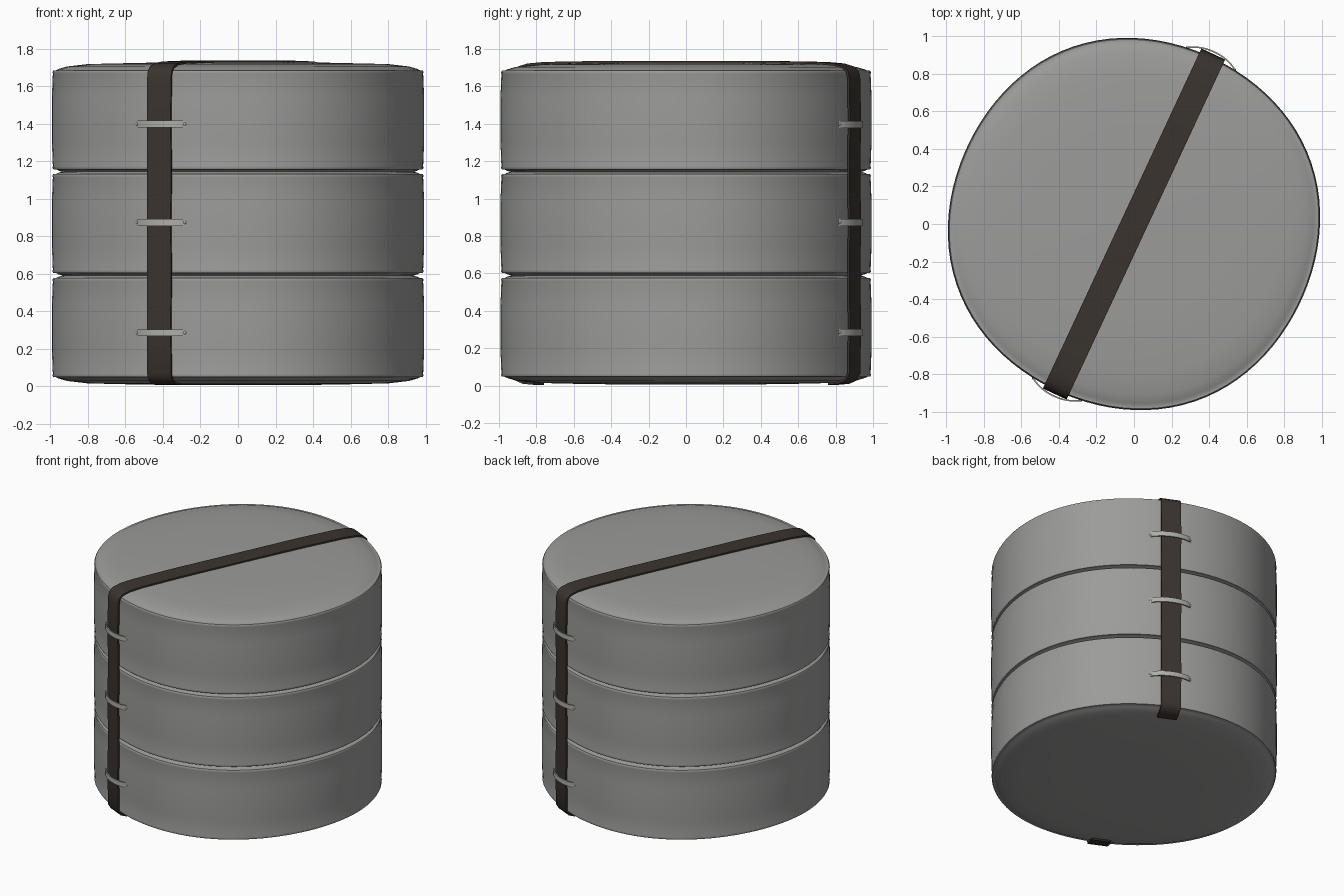
import bpy, bmesh, math
from mathutils import Vector

cube = bpy.data.objects.get("Cube")
if cube:
    bpy.data.objects.remove(cube, do_unlink=True)


def material(name, rgb):
    m = bpy.data.materials.new(name)
    m.use_nodes = True
    m.diffuse_color = (*rgb, 1)
    m.node_tree.nodes["Principled BSDF"].inputs["Base Color"].default_value = (*rgb, 1)
    return m


GREY = material("cushion grey", (0.33, 0.33, 0.325))
BROWN = material("strap brown", (0.042, 0.034, 0.027))
PALE = material("pale loop grey", (0.42, 0.42, 0.40))

ANGLE = math.radians(65)
RADIAL = Vector((math.cos(ANGLE), math.sin(ANGLE), 0))
SIDE = Vector((-math.sin(ANGLE), math.cos(ANGLE), 0))
UP = Vector((0, 0, 1))


def finish(bm, name, mat, sharp=40):
    bmesh.ops.recalc_face_normals(bm, faces=bm.faces)
    mesh = bpy.data.meshes.new(name)
    bm.to_mesh(mesh)
    bm.free()
    ob = bpy.data.objects.new(name, mesh)
    bpy.context.collection.objects.link(ob)
    mesh.materials.append(mat)
    bpy.ops.object.select_all(action="DESELECT")
    ob.select_set(True)
    bpy.context.view_layer.objects.active = ob
    bpy.ops.object.shade_smooth_by_angle(angle=math.radians(sharp))
    return ob


def outline(theta):
    """Cushion outline, drawn in slightly where the strap pulls tight."""
    return 1 - 0.01 * math.cos(4 * (theta - ANGLE))


def cushion(name, z, steps=96):
    # half profile from the middle of the top to the middle of the side
    half = [(0.5, 0.304), (0.8, 0.297), (0.91, 0.284), (0.955, 0.271),
            (0.972, 0.262), (0.982, 0.264), (0.987, 0.256), (0.985, 0.247), (0.99, 0.12)]
    profile = half + [(r, -h) for r, h in reversed(half)]
    bm = bmesh.new()
    rings = []
    for r, h in profile:
        ring = []
        for i in range(steps):
            a = math.tau * i / steps
            s = r * outline(a)
            ring.append(bm.verts.new((s * math.cos(a), s * math.sin(a), z + h)))
        rings.append(ring)
    for a, b in zip(rings, rings[1:]):
        for i in range(steps):
            j = (i + 1) % steps
            bm.faces.new((a[i], a[j], b[j], b[i]))
    for ring, h in ((rings[0], 0.306), (rings[-1], -0.306)):
        tip = bm.verts.new((0, 0, z + h))
        for i in range(steps):
            bm.faces.new((ring[i], ring[(i + 1) % steps], tip))
    return finish(bm, name, GREY, 50)


def ribbon(name, mat, points, across, thickness):
    """Flat band along a path, as wide as the vector across."""
    bm = bmesh.new()
    rows = []
    for i, p in enumerate(points):
        along = points[min(i + 1, len(points) - 1)] - points[max(i - 1, 0)]
        n = along.cross(across).normalized() * thickness / 2
        rows.append([bm.verts.new(p + across * s / 2 + n * t)
                     for s, t in ((-1, -1), (1, -1), (1, 1), (-1, 1))])
    for a, b in zip(rows, rows[1:]):
        for i in range(4):
            j = (i + 1) % 4
            bm.faces.new((a[i], a[j], b[j], b[i]))
    bm.faces.new(rows[0])
    bm.faces.new(rows[-1])
    return finish(bm, name, mat)


# Three stacked cushions
LEVELS = (0.312, 0.867, 1.42)
for label, z in zip(("lower", "middle", "upper"), LEVELS):
    cushion(label + "_cushion", z)

# Strap over the top, down both sides and tucked just under the bottom
path = [(0.87, 0.011), (0.93, 0.016), (0.97, 0.032), (0.99, 0.065), (0.994, 0.31),
        (0.99, 0.59), (0.994, 0.87), (0.99, 1.14), (0.994, 1.42), (0.99, 1.64),
        (0.982, 1.678), (0.955, 1.702), (0.9, 1.717), (0.8, 1.725), (0.5, 1.73)]
strap = [RADIAL * r + UP * z for r, z in path]
strap += [RADIAL * -r + UP * z for r, z in reversed(path)]
ribbon("strap", BROWN, strap, SIDE * 0.14, 0.012)

# Loops that hold the strap, one per cushion on each side
for end, sign in (("back", 1), ("front", -1)):
    for label, z in zip(("lower", "middle", "upper"), (0.285, 0.873, 1.397)):
        pts = []
        for i in range(17):
            t = -1 + i / 8
            r = 0.966 + 0.046 * (1 - t * t) ** 0.8
            pts.append(RADIAL * sign * r + SIDE * t * 0.145 + UP * z)
        ribbon(f"{end}_{label}_loop", PALE, pts, UP * 0.036, 0.008)
        # stitched tabs at the loop ends
        for t in (-1, 1):
            bm = bmesh.new()
            bmesh.ops.create_uvsphere(bm, u_segments=10, v_segments=6, radius=0.012)
            bmesh.ops.translate(bm, verts=bm.verts,
                                vec=RADIAL * sign * 0.968 + SIDE * t * 0.137 + UP * z)
            finish(bm, f"{end}_{label}_stitch", PALE)
